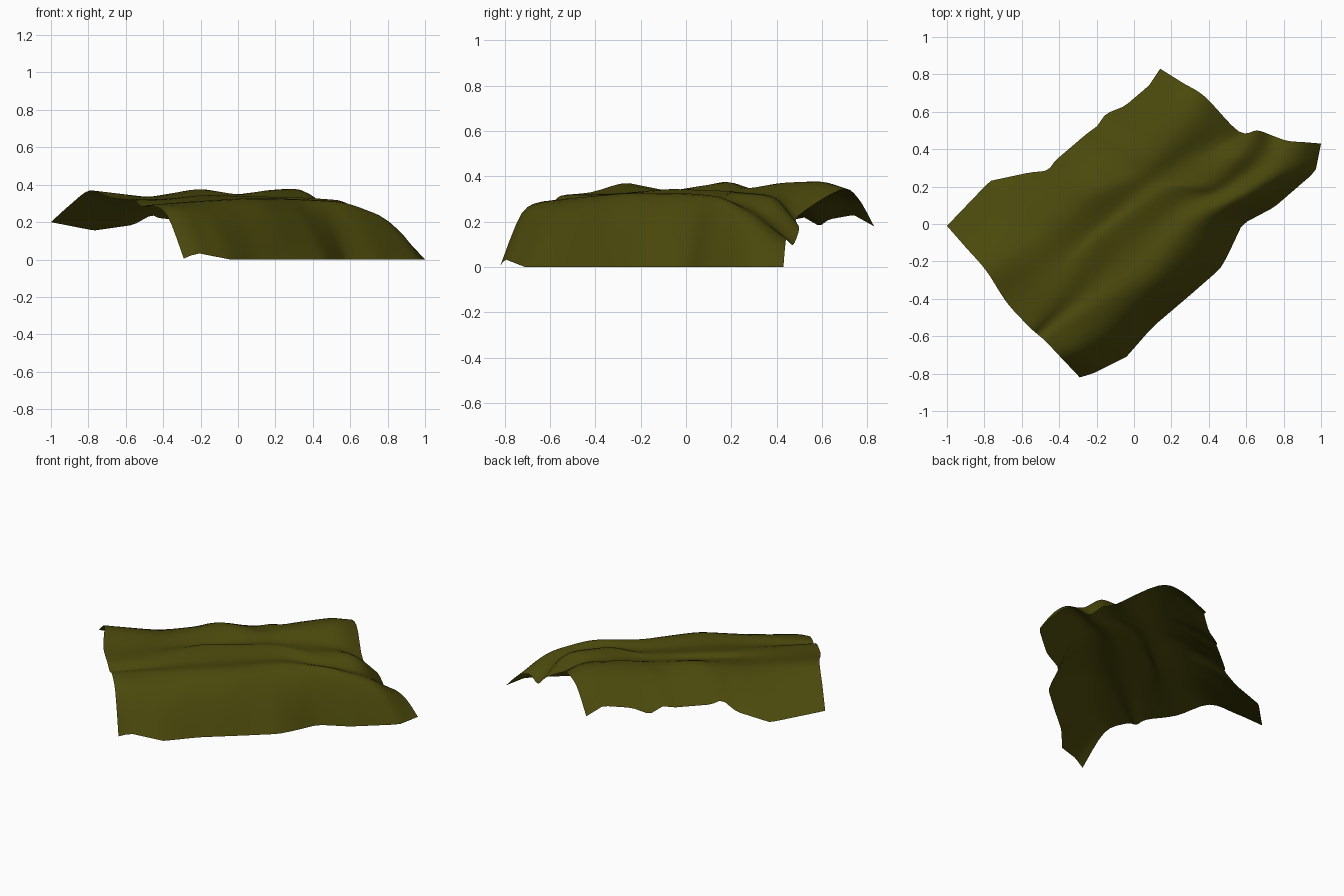
import bpy, bmesh
from mathutils import Vector

if "Cube" in bpy.data.objects:
    bpy.data.objects.remove(bpy.data.objects["Cube"])

COLS = 40      # samples along the folds
SUB = 4        # rows between neighbouring guide lines


def line(*pts):
    """Resample a polyline to evenly spaced points."""
    pts = [Vector(p) for p in pts]
    lens = [(b - a).length for a, b in zip(pts, pts[1:])]
    total, out = sum(lens), []
    for i in range(COLS + 1):
        d, k = total * i / COLS, 0
        while k < len(lens) - 1 and d > lens[k]:
            d -= lens[k]
            k += 1
        out.append(pts[k].lerp(pts[k + 1], min(d / lens[k], 1)))
    return out


def between(a, b, lift):
    """Line halfway between two guides, raised by lift(u)."""
    return [(p + q) / 2 + Vector((0, 0, lift(i / COLS)))
            for i, (p, q) in enumerate(zip(a, b))]


def soften(pts, n=2):
    """Round the corners of a guide line, keeping its ends."""
    for _ in range(n):
        pts = [pts[0]] + [(a + 2 * b + c) / 4 for a, b, c in
                          zip(pts, pts[1:], pts[2:])] + [pts[-1]]
    return pts


def spline(p0, p1, p2, p3, t):
    return 0.5 * (2 * p1 + (p2 - p0) * t + (2 * p0 - 5 * p1 + 4 * p2 - p3) * t * t
                  + (3 * p1 - p0 - 3 * p2 + p3) * t ** 3)


# Guide lines running along the cloth, from the back-left hem to the front-right hem
back_hem = line((-1, -.01, .2), (-.77, .23, .155), (-.56, .275, .185), (-.46, .285, .24),
                (-.42, .34, .22), (-.25, .485, .21), (-.2, .52, .22), (-.15, .59, .18),
                (-.05, .63, .21), (.08, .74, .23), (.14, .83, .18))
back_ridge = soften(line((-.79, -.25, .37), (-.5, -.05, .33), (-.2, .18, .38),
                         (0, .27, .345), (.17, .42, .372), (.34, .57, .378), (.38, .68, .34)))
valley = soften(line((-.68, -.42, .33), (-.4, -.19, .32), (0, .16, .33),
                     (.27, .33, .325), (.45, .43, .30), (.56, .495, .225)))
mid_ridge = soften(line((-.56, -.55, .315), (-.38, -.35, .32), (-.19, -.07, .345),
                        (.19, .2, .335), (.37, .2, .33), (.58, .385, .315), (.66, .5, .17)))
front_ridge = soften(line((-.47, -.63, .29), (-.28, -.5, .305), (.09, -.27, .325),
                          (.32, .01, .32), (.58, .15, .305), (.79, .29, .225),
                          (.82, .445, .125)))
front_hem = line((-.29, -.82, .005), (-.22, -.8, .035), (-.04, -.71, 0), (.1, -.55, 0),
                 (.3, -.38, 0), (.46, -.24, 0), (.5, -.17, 0), (.58, 0, 0),
                 (.75, .09, 0), (.97, .28, 0), (1, .43, 0))

guides = [back_hem,
          between(back_hem, back_ridge, lambda u: .01 + .04 * u),
          back_ridge, valley, mid_ridge,
          between(mid_ridge, front_ridge, lambda u: -.02 - .03 * u ** 8),
          front_ridge,
          between(front_ridge, front_hem, lambda u: .09 * (1 - .7 * u)),
          front_hem]

# Cloth surface: spline across the guides
rows = []
last = len(guides) - 1
for k in range(last):
    g = [guides[max(0, min(last, k + j))] for j in (-1, 0, 1, 2)]
    for s in range(SUB):
        rows.append([spline(*q, s / SUB) for q in zip(*g)])
rows.append(guides[-1])

bm = bmesh.new()
grid = [[bm.verts.new((p.x, p.y, max(p.z, 0))) for p in r] for r in rows]
for a, b in zip(grid, grid[1:]):
    for i in range(COLS):
        f = bm.faces.new((a[i], b[i], b[i + 1], a[i + 1]))
        f.smooth = True
bm.normal_update()
if sum(f.normal.z for f in bm.faces) < 0:
    bmesh.ops.reverse_faces(bm, faces=bm.faces[:])
mesh = bpy.data.meshes.new("draped_cloth")
bm.to_mesh(mesh)
bm.free()

olive = bpy.data.materials.new("dark olive")
olive.diffuse_color = (.07, .066, .0035, 1)
olive.use_nodes = True
olive.node_tree.nodes["Principled BSDF"].inputs["Base Color"].default_value = olive.diffuse_color
mesh.materials.append(olive)
cloth = bpy.data.objects.new("draped_cloth", mesh)
bpy.context.collection.objects.link(cloth)
